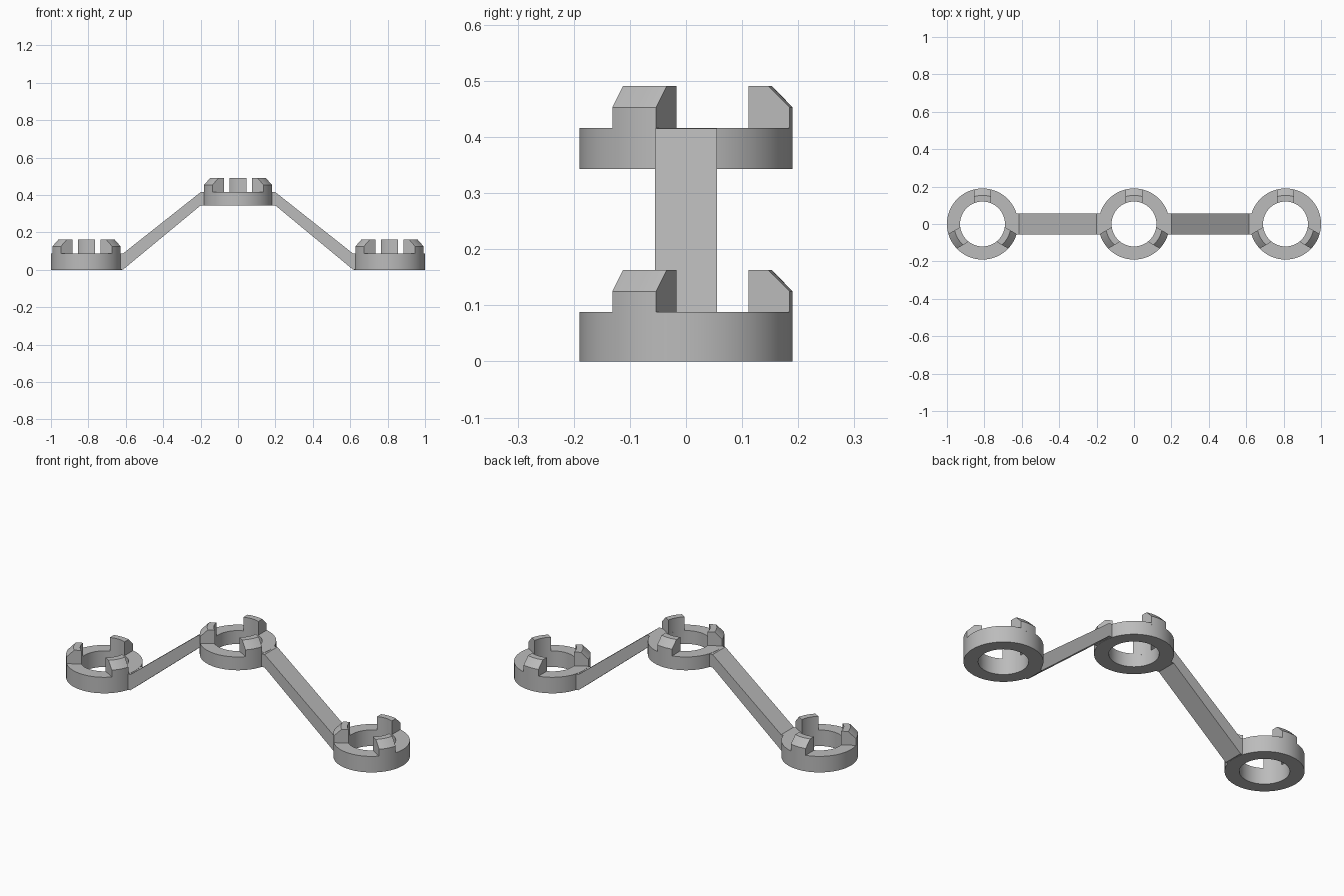
import bpy, bmesh, math

cube = bpy.data.objects.get("Cube")
if cube:
    bpy.data.objects.remove(cube, do_unlink=True)

OUTER, INNER, SEGMENTS = 0.19, 0.12, 96
HALF_PRONG, HALF_ARM = 0.045, 0.055
SPACING = 0.81

grey = bpy.data.materials.new("plain grey")
grey.use_nodes = True
grey.diffuse_color = (0.5, 0.5, 0.5, 1)
grey.node_tree.nodes["Principled BSDF"].inputs["Base Color"].default_value = (0.5, 0.5, 0.5, 1)


def finish(bm, name):
    bmesh.ops.recalc_face_normals(bm, faces=bm.faces)
    mesh = bpy.data.meshes.new(name)
    bm.to_mesh(mesh)
    bm.free()
    mesh.materials.append(grey)
    obj = bpy.data.objects.new(name, mesh)
    bpy.context.collection.objects.link(obj)
    bpy.ops.object.select_all(action='DESELECT')
    obj.select_set(True)
    bpy.context.view_layer.objects.active = obj
    bpy.ops.object.shade_smooth_by_angle(angle=math.radians(30))
    return obj


def loft(sections, name, closed=False):
    """Skin matching cross-sections, capping the ends unless closed."""
    bm = bmesh.new()
    rows = [[bm.verts.new(p) for p in s] for s in sections]
    pairs = list(zip(rows, rows[1:]))
    if closed:
        pairs.append((rows[-1], rows[0]))
    else:
        bm.faces.new(rows[0])
        bm.faces.new(rows[-1])
    for a, b in pairs:
        n = len(a)
        for i in range(n):
            j = (i + 1) % n
            bm.faces.new((a[i], a[j], b[j], b[i]))
    return finish(bm, name)


def ring(name, x, low, high):
    profile = [(INNER, low), (OUTER, low), (OUTER, high), (INNER, high)]
    angles = [math.tau * i / SEGMENTS for i in range(SEGMENTS)]
    loft([[(x + r * math.cos(a), r * math.sin(a), z) for r, z in profile]
          for a in angles], name, closed=True)


def prong(name, x, base, angle):
    # Parallel-sided slice of a turned collar with a conical outer bevel
    profile = [(INNER, base - 0.01), (OUTER, base - 0.01), (OUTER, base + 0.037),
               (0.153, base + 0.075), (INNER, base + 0.075)]
    c, s = math.cos(angle), math.sin(angle)
    sections = []
    for i in range(11):
        t = HALF_PRONG * (i / 5 - 1)
        row = []
        for r, z in profile:
            d = math.sqrt(r * r - t * t)
            row.append((x + d * c - t * s, d * s + t * c, z))
        sections.append(row)
    loft(sections, name)


# Three pronged rings
for name, x, low, high in (("right", -SPACING, 0, 0.088),
                           ("middle", 0, 0.343, 0.416),
                           ("left", SPACING, 0, 0.088)):
    ring(name + "_ring", x, low, high)
    for k, place in enumerate(("back", "front_right", "front_left")):
        prong(f"{name}_{place}_prong", x, high, math.radians(90 + 120 * k))

# Sloping arms with short level ends buried in the rings
arm = [(0.15, 0.344), (0.2, 0.344), (0.615, 0.001), (0.66, 0.001),
       (0.66, 0.087), (0.615, 0.087), (0.2, 0.415), (0.15, 0.415)]
for name, side in (("right_arm", -1), ("left_arm", 1)):
    loft([[(side * x, y, z) for x, z in arm] for y in (-HALF_ARM, HALF_ARM)], name)
